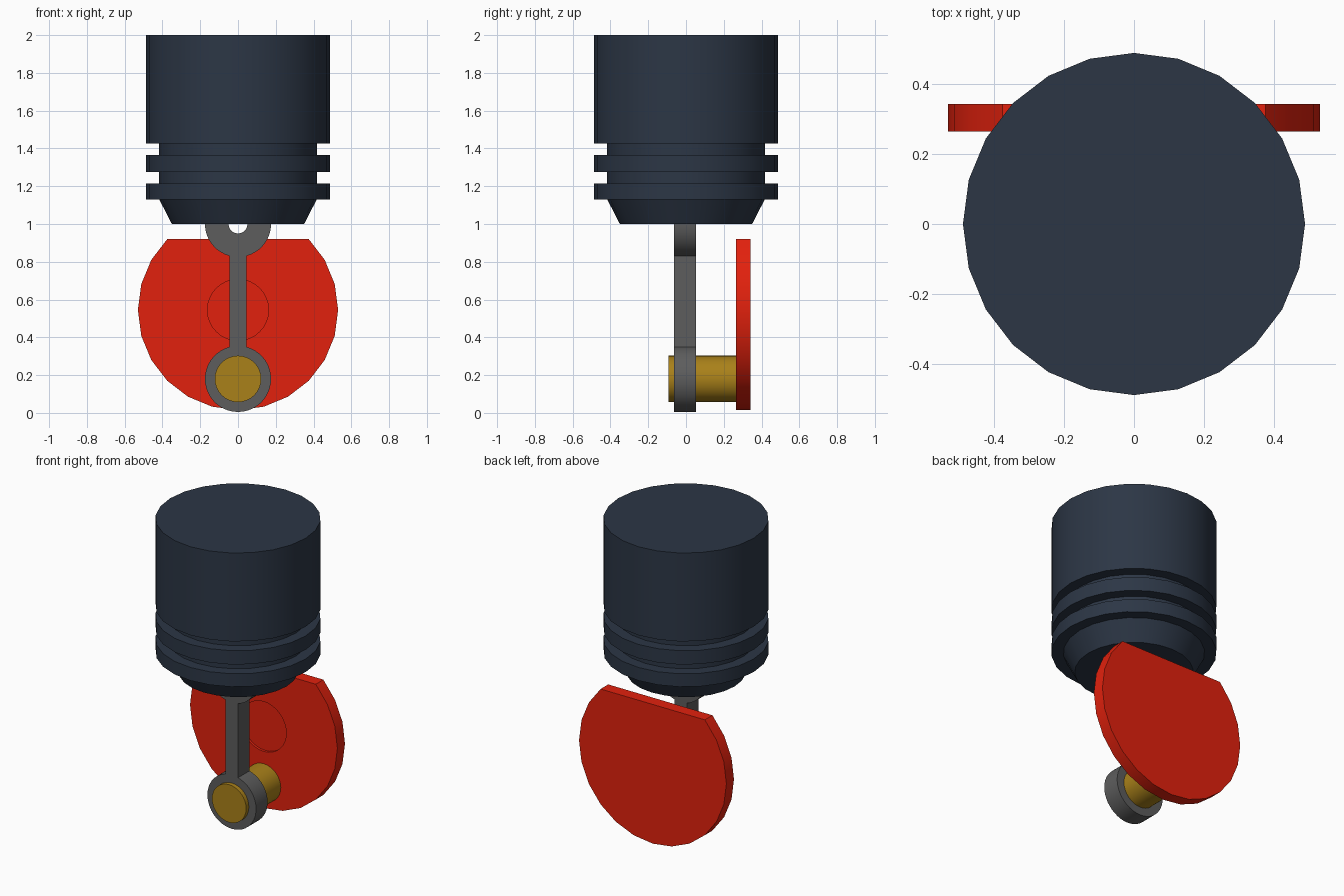
import bpy, bmesh
from math import sin, cos, pi, radians, asin

if "Cube" in bpy.data.objects:
    bpy.data.objects.remove(bpy.data.objects["Cube"])


def material(name, rgb):
    m = bpy.data.materials.new(name)
    m.diffuse_color = (*rgb, 1)
    m.use_nodes = True
    m.node_tree.nodes["Principled BSDF"].inputs["Base Color"].default_value = m.diffuse_color
    return m


navy = material("navy", (0.025, 0.037, 0.06))
red = material("red", (0.76, 0.015, 0.004))
gold = material("gold", (0.40, 0.22, 0.01))
steel = material("steel", (0.11, 0.11, 0.11))


def smooth(obj, mat):
    bpy.ops.object.select_all(action='DESELECT')
    obj.select_set(True)
    bpy.context.view_layer.objects.active = obj
    bpy.ops.object.shade_smooth_by_angle(angle=radians(30))
    obj.data.materials.clear()
    obj.data.materials.append(mat)


def mesh_object(name, bm):
    bmesh.ops.recalc_face_normals(bm, faces=bm.faces)
    me = bpy.data.meshes.new(name)
    bm.to_mesh(me)
    bm.free()
    obj = bpy.data.objects.new(name, me)
    bpy.context.collection.objects.link(obj)
    return obj


def arc(z, r, start, end, n):
    """n + 1 points in the x-z plane."""
    return [(r * cos(start + (end - start) * i / n), z + r * sin(start + (end - start) * i / n))
            for i in range(n + 1)]


def prism(name, points, y0, y1):
    """Extrude an x-z outline along y."""
    bm = bmesh.new()
    f = bm.faces.new([bm.verts.new((x, y0, z)) for x, z in points])
    new = bmesh.ops.extrude_face_region(bm, geom=[f], use_keep_orig=True)["geom"]
    bmesh.ops.translate(bm, vec=(0, y1 - y0, 0),
                        verts=[v for v in new if isinstance(v, bmesh.types.BMVert)])
    return mesh_object(name, bm)


def disc(name, z, r, n, y0, y1):
    return prism(name, arc(z, r, 0, 2 * pi, n)[:-1], y0, y1)


# Piston: lathed profile with two ring grooves and a tapered skirt
profile = [(0.35, 1.0), (0.417, 1.13), (0.487, 1.13), (0.487, 1.215), (0.417, 1.215),
           (0.417, 1.275), (0.487, 1.275), (0.487, 1.365), (0.417, 1.365),
           (0.417, 1.425), (0.487, 1.425), (0.487, 2.0)]
N = 24
bm = bmesh.new()
rings = [[bm.verts.new((r * cos(2 * pi * i / N), r * sin(2 * pi * i / N), z)) for i in range(N)]
         for r, z in profile]
for a, b in zip(rings, rings[1:]):
    for i in range(N):
        j = (i + 1) % N
        bm.faces.new((a[i], a[j], b[j], b[i]))
bm.faces.new(rings[0])
bm.faces.new(rings[-1])
smooth(mesh_object("piston", bm), navy)

# Connecting rod: one outline with an eye at each end, extruded
LOW, HIGH, EYE, PIN = 0.18, 1.0, 0.175, 0.123
gap = asin(0.045 / EYE)
outline = (arc(LOW, EYE, pi / 2 + gap, 5 * pi / 2 - gap, 40)
           + arc(HIGH, EYE, -pi / 2 + gap, 3 * pi / 2 - gap, 40))
curve = bpy.data.curves.new("connecting_rod", 'CURVE')
curve.dimensions = '2D'
curve.fill_mode = 'BOTH'
curve.extrude = 0.059
for pts in (outline, arc(LOW, PIN, 0, 2 * pi, 32)[:-1], arc(HIGH, 0.05, 0, 2 * pi, 24)[:-1]):
    s = curve.splines.new('POLY')
    s.points.add(len(pts) - 1)
    for p, (x, z) in zip(s.points, pts):
        p.co = (x, z, 0, 1)
    s.use_cyclic_u = True
rod = bpy.data.objects.new("connecting_rod", curve)
rod.rotation_euler.x = pi / 2
rod.location.y = -0.005
bpy.context.collection.objects.link(rod)
rod.select_set(True)
bpy.context.view_layer.objects.active = rod
bpy.ops.object.select_all(action='DESELECT')
rod.select_set(True)
bpy.ops.object.convert(target='MESH')
rod = bpy.context.view_layer.objects.active
bm = bmesh.new()
bm.from_mesh(rod.data)
bmesh.ops.remove_doubles(bm, verts=bm.verts, dist=0.0005)
bm.to_mesh(rod.data)
bm.free()
smooth(rod, steel)

# Crank pin
smooth(disc("crank_pin", LOW, PIN, 32, -0.092, 0.27), gold)

# Crank disc: flat across the top, shallow round recess in the front
crank = prism("crank_disc", arc(0.545, 0.53, 3 * pi / 4, 9 * pi / 4, 18), 0.264, 0.342)
cutter = disc("recess_cutter", 0.545, 0.162, 32, 0.2, 0.28)
cutter.hide_render = True
mod = crank.modifiers.new("recess", 'BOOLEAN')
mod.operation = 'DIFFERENCE'
mod.object = cutter
bpy.context.view_layer.objects.active = crank
bpy.ops.object.modifier_apply(modifier=mod.name)
bpy.data.objects.remove(cutter)
smooth(crank, red)
